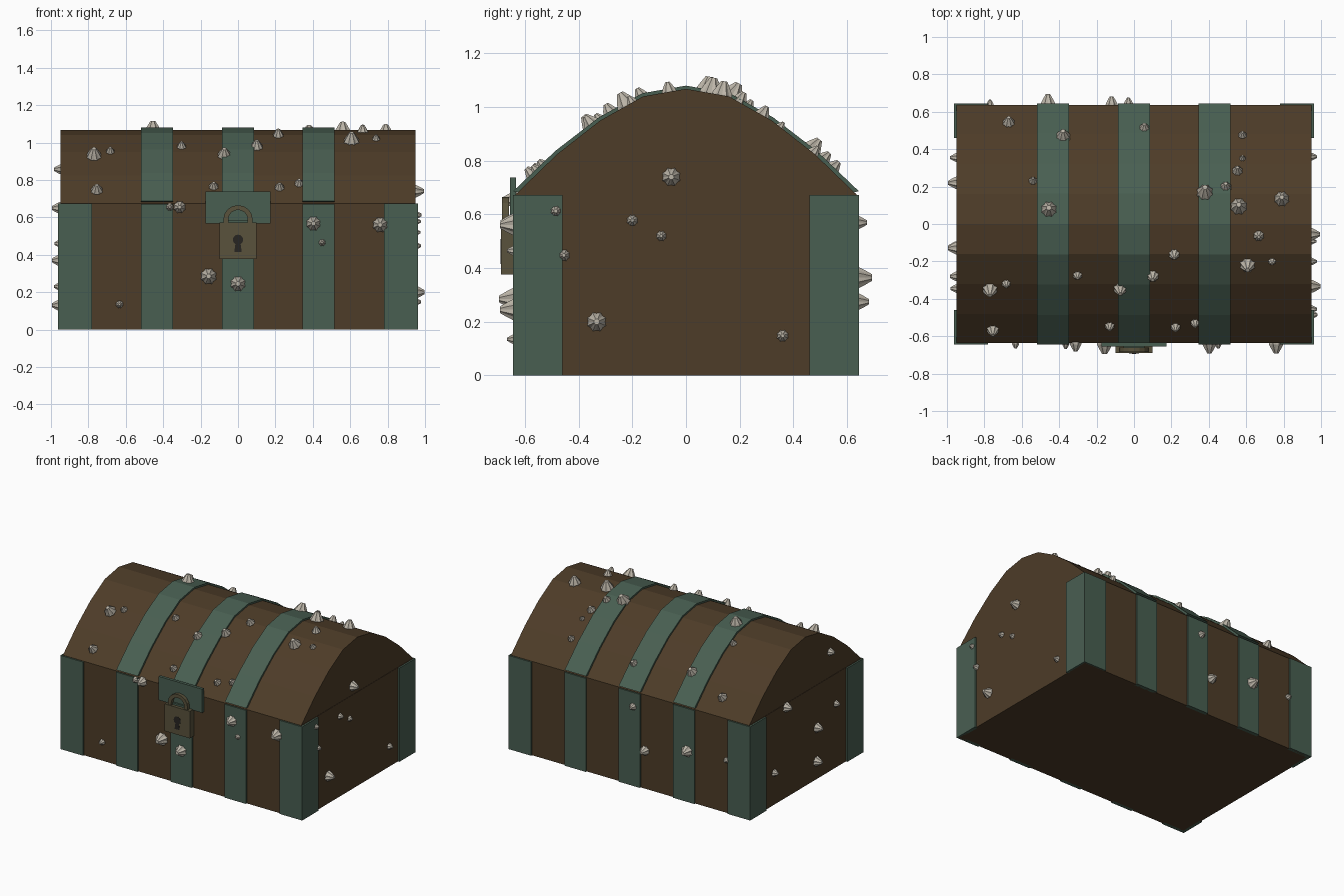
import bpy, bmesh, math
from mathutils import Vector

if "Cube" in bpy.data.objects:
    bpy.data.objects.remove(bpy.data.objects["Cube"])


def material(name, rgb):
    m = bpy.data.materials.new(name)
    m.diffuse_color = (*rgb, 1)
    m.use_nodes = True
    m.node_tree.nodes["Principled BSDF"].inputs["Base Color"].default_value = m.diffuse_color
    return m


WOOD = material("wood", (0.075, 0.045, 0.021))
GREEN = material("aged_copper", (0.066, 0.114, 0.083))
BRASS = material("dull_brass", (0.10, 0.085, 0.045))
DARK = material("dark", (0.02, 0.018, 0.015))
SHELL = material("shell", (0.50, 0.46, 0.39))


def finish(name, bm, mat):
    bmesh.ops.recalc_face_normals(bm, faces=bm.faces)
    me = bpy.data.meshes.new(name)
    bm.to_mesh(me)
    bm.free()
    me.materials.append(mat)
    ob = bpy.data.objects.new(name, me)
    bpy.context.collection.objects.link(ob)
    return ob


def extrude_outline(name, pts, a, b, to3d, mat):
    """Solid from a closed 2D outline, swept from a to b along the third axis."""
    bm = bmesh.new()
    f = bm.faces.new([bm.verts.new(to3d(p, a)) for p in pts])
    ext = bmesh.ops.extrude_face_region(bm, geom=[f])["geom"]
    move = Vector(to3d((0, 0), b)) - Vector(to3d((0, 0), a))
    bmesh.ops.translate(bm, vec=move, verts=[v for v in ext if isinstance(v, bmesh.types.BMVert)])
    return finish(name, bm, mat)


along_x = lambda p, t: (t, p[0], p[1])
along_y = lambda p, t: (p[0], t, p[1])
along_z = lambda p, t: (p[0], p[1], t)


def box(name, x0, x1, y0, y1, z0, z1, mat):
    return extrude_outline(name, [(x0, y0), (x1, y0), (x1, y1), (x0, y1)], z0, z1, along_z, mat)


# Chest body and arched lid
half = [(0.635, 0.675), (0.48, 0.825), (0.32, 0.95), (0.16, 1.04)]
arch = [(-y, z) for y, z in half] + [(0, 1.068)] + half[::-1]
box("chest_body", -0.95, 0.95, -0.635, 0.635, 0, 0.675, WOOD)
extrude_outline("lid", arch, -0.948, 0.948, along_x, WOOD)

# Straps over front, lid and back
outer = [(y * 1.014, z + 0.012) for y, z in arch]
for i, x in enumerate((-0.433, 0, 0.43)):
    a, b = x - 0.085, x + 0.085
    extrude_outline(f"lid_strap_{i}", outer + [(0.6, 0.675), (-0.6, 0.675)], a, b, along_x, GREEN)
    for s, side in ((-1, "front"), (1, "back")):
        box(f"{side}_strap_{i}", a, b, s * 0.62, s * 0.645, 0, 0.672, GREEN)

# L-shaped corner brackets
ell = [(0.78, 0.62), (0.78, 0.645), (0.962, 0.645), (0.962, 0.46), (0.94, 0.46), (0.94, 0.62)]
for sx in (-1, 1):
    for sy in (-1, 1):
        extrude_outline("corner_bracket", [(x * sx, y * sy) for x, y in ell], 0, 0.673, along_z, GREEN)

# Hasp plate and staple
box("hasp_plate", -0.173, 0.173, -0.655, -0.634, 0.567, 0.737, GREEN)
box("hasp_staple", -0.055, 0.055, -0.668, -0.65, 0.55, 0.585, GREEN)

# Padlock: body, shackle and keyhole
box("padlock_body", -0.1, 0.1, -0.69, -0.645, 0.377, 0.572, BRASS)
arc = [(math.cos(t * math.pi / 8), math.sin(t * math.pi / 8)) for t in range(9)]
shackle = [(0.078, 0.565)] + [(0.078 * c, 0.59 + 0.075 * s) for c, s in arc] + [(-0.078, 0.565)]
shackle += [(-0.052, 0.565)] + [(0.052 * c, 0.59 + 0.05 * s) for c, s in arc[::-1]] + [(0.052, 0.565)]
extrude_outline("padlock_shackle", shackle, -0.685, -0.66, along_y, BRASS)
hole = [(0.028 * math.sin(a), 0.48 - 0.028 * math.cos(a))
        for a in [math.radians(30 + 30 * k) for k in range(11)]]
extrude_outline("keyhole", hole + [(-0.02, 0.415), (0.02, 0.415)], -0.692, -0.68, along_y, DARK)


# Barnacles: ribbed, truncated cones pointing along the surface normal
def barnacle(name, pos, normal, r):
    bm = bmesh.new()
    rot = Vector(normal).to_track_quat('Z', 'Y')
    rings = []
    for rad, h in ((1, -0.3), (0.98, 0.1), (0.68, 0.65), (0.3, 1.25)):
        ring = []
        for k in range(16):
            q = r * rad * (1 if k % 2 else 0.84)
            a = k * math.pi / 8
            ring.append(bm.verts.new(Vector(pos) + rot @ Vector((q * math.cos(a), q * math.sin(a), h * r))))
        rings.append(ring)
    for lo, hi in zip(rings, rings[1:]):
        for k in range(16):
            bm.faces.new((lo[k], lo[k - 1], hi[k - 1], hi[k]))
    bm.faces.new(rings[-1])
    bm.faces.new(rings[0])
    finish(name, bm, SHELL)


front = [(-0.365, 0.655, 0.022), (-0.312, 0.655, 0.034), (0.403, 0.567, 0.041), (0.45, 0.465, 0.021),
         (0.76, 0.56, 0.042), (-0.157, 0.285, 0.045), (0, 0.245, 0.043), (-0.633, 0.135, 0.021)]
back = [(-0.03, 0.57, 0.028), (-0.12, 0.275, 0.034), (-0.46, 0.365, 0.043), (-0.77, 0.38, 0.02)]
right = [(-0.055, 0.74, 0.036), (-0.485, 0.613, 0.025), (-0.2, 0.578, 0.022), (-0.092, 0.52, 0.02),
         (-0.455, 0.448, 0.023), (-0.333, 0.2, 0.038), (0.36, 0.148, 0.023)]
left = [(-0.28, 0.857, 0.028), (0.22, 0.65, 0.036), (-0.345, 0.46, 0.025),
        (-0.13, 0.37, 0.036), (0.355, 0.23, 0.026), (-0.125, 0.13, 0.036)]
for x, z, r in front:
    barnacle("front_barnacle", (x, -0.64, z), (0, -1, 0), r)
for x, z, r in back:
    barnacle("back_barnacle", (x, 0.64, z), (0, 1, 0), r)
for y, z, r in right:
    barnacle("right_barnacle", (0.95, y, z), (1, 0, 0), r)
for y, z, r in left:
    barnacle("left_barnacle", (-0.95, y, z), (-1, 0, 0), r)

top = [(-0.67, 0.55, 0.034), (-0.38, 0.475, 0.043), (0.055, 0.515, 0.033), (0.58, 0.48, 0.024),
       (0.58, 0.355, 0.018), (0.553, 0.29, 0.03), (-0.54, 0.235, 0.024), (0.38, 0.177, 0.048),
       (0.49, 0.203, 0.033), (0.56, 0.097, 0.047), (0.79, 0.137, 0.042), (-0.455, 0.08, 0.048),
       (0.667, -0.065, 0.03), (0.215, -0.17, 0.03), (0.738, -0.205, 0.022), (0.607, -0.228, 0.043),
       (-0.302, -0.28, 0.026), (0.1, -0.285, 0.035), (-0.073, -0.355, 0.038), (-0.683, -0.325, 0.024),
       (-0.77, -0.36, 0.042), (-0.755, -0.575, 0.034), (-0.13, -0.552, 0.027), (0.222, -0.557, 0.027),
       (0.327, -0.535, 0.026)]
for x, y, r in top:
    for (y0, z0), (y1, z1) in zip(arch, arch[1:]):
        if y0 <= y <= y1:
            n = Vector((0, z0 - z1, y1 - y0)).normalized()
            y -= n.y * r * 0.4  # seen centre sits above the base
            barnacle("lid_barnacle", (x, y, z0 + (y - y0) / (y1 - y0) * (z1 - z0)), n, r)
            break
